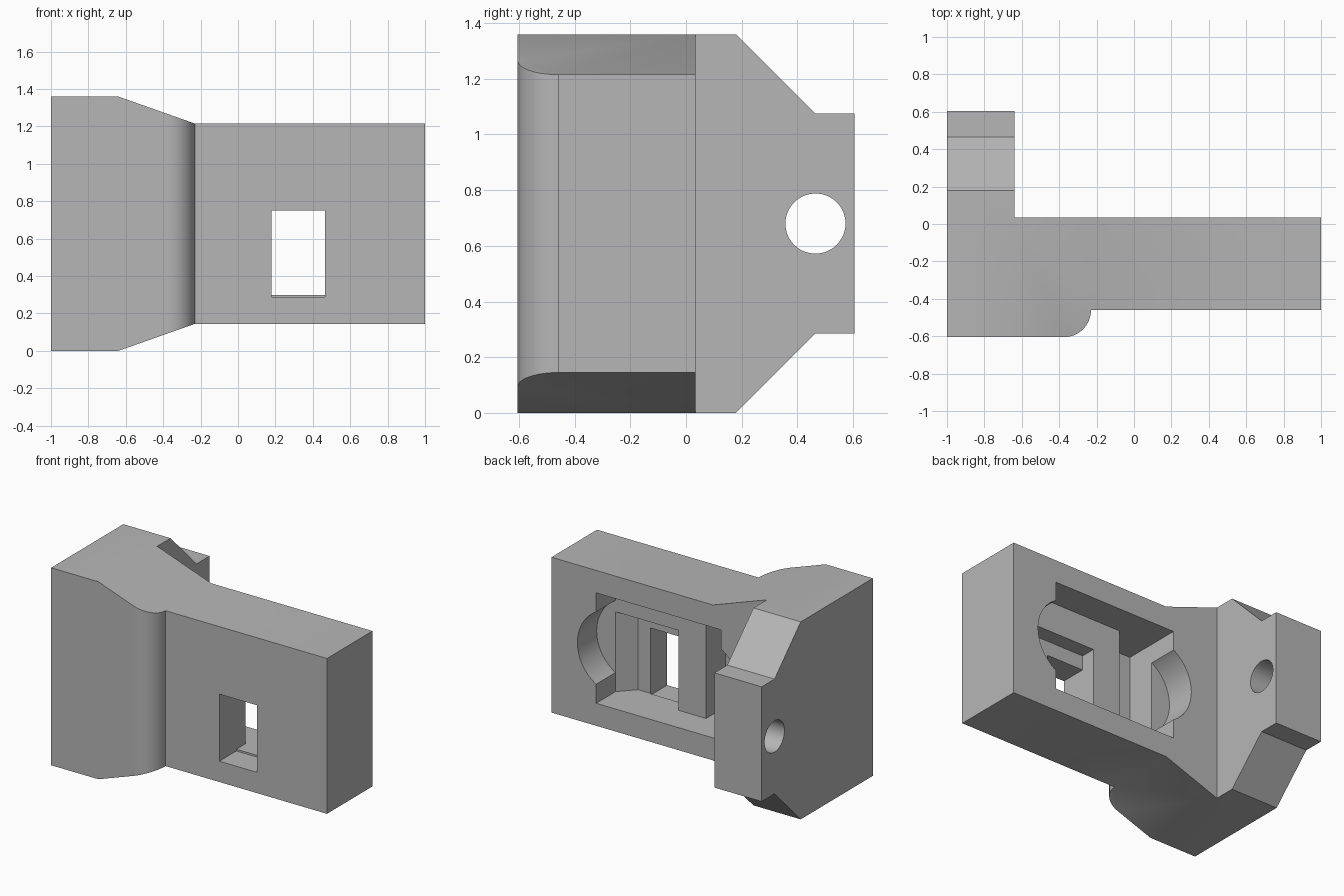
import bpy
import bmesh
from math import sin, cos, pi
from mathutils import Vector

cube = bpy.data.objects.get("Cube")
if cube:
    bpy.data.objects.remove(cube, do_unlink=True)

grey = bpy.data.materials.new("plain_grey")
grey.use_nodes = True
grey.diffuse_color = (0.47, 0.47, 0.47, 1)
grey.node_tree.nodes["Principled BSDF"].inputs["Base Color"].default_value = grey.diffuse_color

MID = 0.68                       # height of the mirror plane
BACK, FRONT = 0.035, -0.46       # faces of the plate
STEP, RECESS, SLOT = BACK - 0.21, BACK - 0.315, BACK - 0.42


def prism(name, outline, axis, lo, hi):
    """Extrude a 2D outline along an axis; lo and hi may be functions of the point."""
    bm = bmesh.new()
    rings = []
    for end in (lo, hi):
        ring = []
        for a, b in outline:
            h = end(a) if callable(end) else end
            co = {"x": (h, a, b), "y": (a, h, b), "z": (a, b, h)}[axis]
            ring.append(bm.verts.new(Vector(co)))
        bm.faces.new(ring)
        rings.append(ring)
    n = len(outline)
    for i in range(n):
        j = (i + 1) % n
        bm.faces.new((rings[0][i], rings[0][j], rings[1][j], rings[1][i]))
    bmesh.ops.recalc_face_normals(bm, faces=bm.faces)
    mesh = bpy.data.meshes.new(name)
    bm.to_mesh(mesh)
    bm.free()
    mesh.materials.append(grey)
    obj = bpy.data.objects.new(name, mesh)
    bpy.context.collection.objects.link(obj)
    return obj


def rect(a0, a1, b0, b1):
    return [(a0, b0), (a1, b0), (a1, b1), (a0, b1)]


def circle(a, b, r, n=64):
    return [(a + r * cos(2 * pi * i / n), b + r * sin(2 * pi * i / n)) for i in range(n)]


def combine(body, other, operation):
    mod = body.modifiers.new(operation, "BOOLEAN")
    mod.operation = operation
    mod.solver = "EXACT"
    mod.object = other
    bpy.context.view_layer.objects.active = body
    bpy.ops.object.modifier_apply(modifier=mod.name)
    bpy.data.objects.remove(other, do_unlink=True)


# Lug block with chamfered shoulders
half = [(-0.605, 0), (0.18, 0), (0.465, 0.285), (0.605, 0.285)]
side = half + [(y, 2 * MID - z) for y, z in reversed(half)]
body = prism("bracket_body", side, "x", -1, -0.64)

# Tapered neck with a rounded front corner
R = 0.145
arc = [(-0.23 - R + R * sin(t), FRONT - R * cos(t))
       for t in (pi / 2 * i / 16 for i in range(17))]
neck_plan = [(-0.64, BACK), (-0.64, -0.605)] + arc + [(-0.23, BACK)]


def taper(x):
    return 0.145 * (x + 0.64) / 0.41


neck = prism("neck", neck_plan, "z", taper, lambda x: 2 * MID - taper(x))
combine(body, neck, "UNION")

# Main plate
plate = prism("plate", rect(-0.23, 1, FRONT, BACK), "z", 0.145, 2 * MID - 0.145)
combine(body, plate, "UNION")

# Back pocket with round finger cut at each end, deep slot, chamfered recess,
# front window and lug hole
recess_plan = [(0.66, 0.1), (0.66, STEP), (0.56, RECESS), (0.18, RECESS), (0.18, 0.1)]
cutters = [
    prism("pocket", rect(-0.29, 0.66, 0.30, 1.06), "y", STEP, 0.1),
    prism("finger_cut_left", circle(0.515, MID, 0.288), "y", STEP, 0.1),
    prism("finger_cut_right", circle(-0.145, MID, 0.288), "y", STEP, 0.1),
    prism("slot", rect(-0.29, -0.03, 0.30, 1.06), "y", SLOT, 0.1),
    prism("recess", recess_plan, "z", 0.30, 0.85),
    prism("window", rect(0.18, 0.465, 0.288, 0.75), "y", -0.7, RECESS + 0.005),
    prism("lug_hole", circle(0.465, MID, 0.108, 48), "x", -1.1, -0.5),
]
# The finger cuts must not reach into the lug
for cutter in cutters:
    combine(body, cutter, "DIFFERENCE")

# Smooth the curves, keep the edges sharp
bpy.ops.object.select_all(action="DESELECT")
body.select_set(True)
bpy.context.view_layer.objects.active = body
bpy.ops.object.shade_smooth_by_angle(angle=pi / 6)
